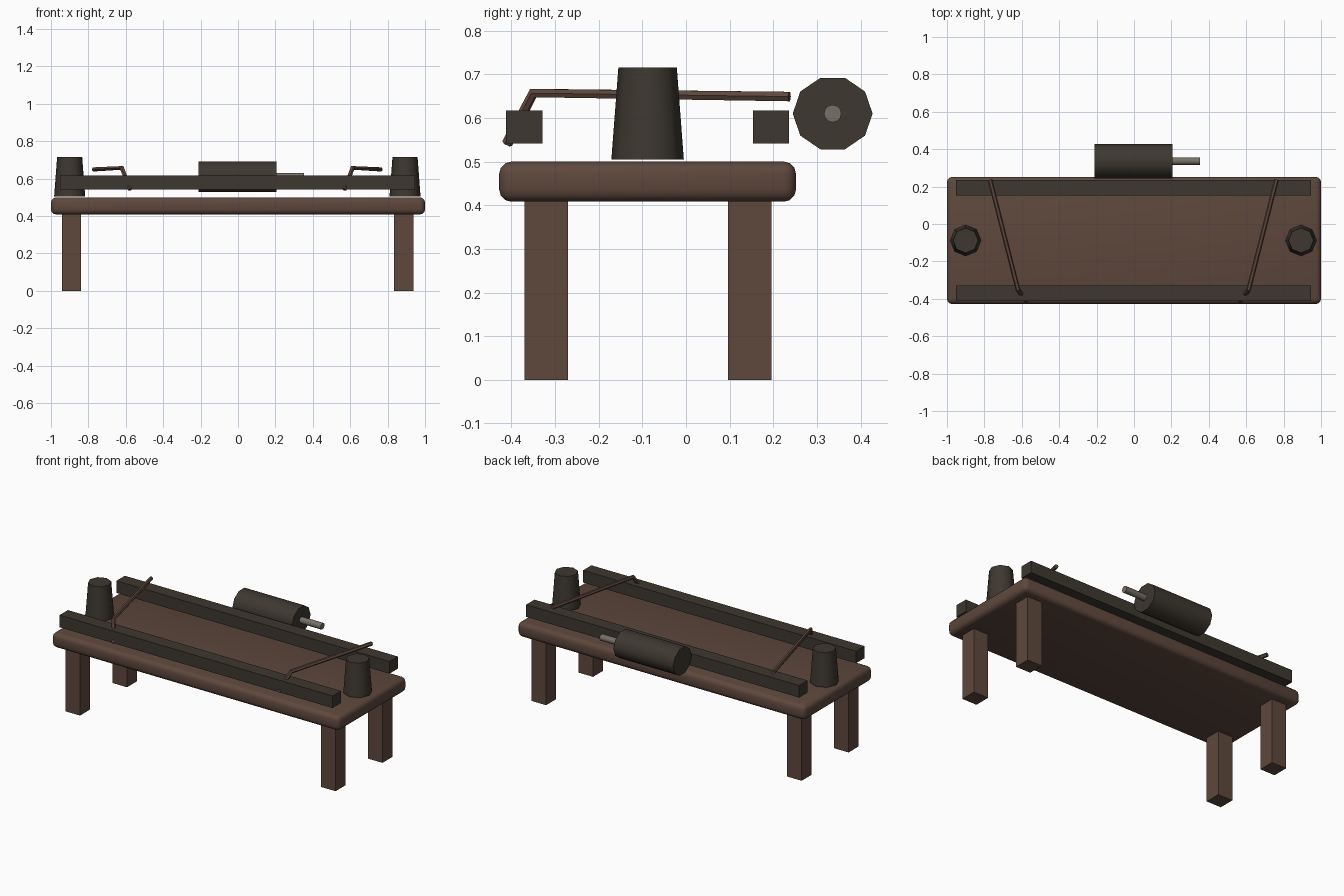
import bpy, math
from mathutils import Vector

if "Cube" in bpy.data.objects:
    bpy.data.objects.remove(bpy.data.objects["Cube"])


def material(name, rgb):
    m = bpy.data.materials.new(name)
    m.diffuse_color = (*rgb, 1)
    m.use_nodes = True
    m.node_tree.nodes["Principled BSDF"].inputs["Base Color"].default_value = m.diffuse_color
    return m


WOOD = material("brown wood", (0.112, 0.064, 0.046))
DARK = material("dark iron", (0.047, 0.039, 0.029))
GREY = material("grey metal", (0.18, 0.165, 0.135))


def finish(name, mat, smooth=None):
    o = bpy.context.object
    o.name = name
    o.data.materials.append(mat)
    if smooth:
        bpy.ops.object.shade_smooth_by_angle(angle=math.radians(smooth))
    return o


def box(name, mat, lo, hi, bevel=0):
    lo, hi = Vector(lo), Vector(hi)
    bpy.ops.mesh.primitive_cube_add(size=1, location=(lo + hi) / 2)
    o = bpy.context.object
    o.scale = hi - lo
    bpy.ops.object.transform_apply(location=False, rotation=False, scale=True)
    if bevel:
        b = o.modifiers.new("bevel", 'BEVEL')
        b.width, b.segments = bevel, 3
        bpy.ops.object.modifier_apply(modifier="bevel")
    return finish(name, mat, 40 if bevel else None)


def x_cylinder(name, mat, x0, x1, y, z, r, sides, squash=1):
    # local x becomes world -z, local y stays world y
    bpy.ops.mesh.primitive_cylinder_add(vertices=sides, radius=r, depth=x1 - x0)
    o = bpy.context.object
    o.scale.x = squash
    o.rotation_euler.y = math.pi / 2
    o.location = ((x0 + x1) / 2, y, z)
    bpy.ops.object.transform_apply(location=False, rotation=True, scale=True)
    return finish(name, mat, 40)


# Bench top with rounded edges
box("bench_top", WOOD, (-1, -0.428, 0.408), (1, 0.252, 0.5), 0.028)

# Legs
for side, x in (("left", -0.89), ("right", 0.886)):
    for end, y in (("front", -0.32), ("back", 0.146)):
        box(f"{end}_{side}_leg", WOOD,
            (x - 0.051, y - 0.05, 0), (x + 0.051, y + 0.05, 0.415))

# Long rails floating over the bench
for end, y0, y1 in (("front", -0.412, -0.329), ("back", 0.153, 0.236)):
    box(f"{end}_rail", DARK, (-0.952, y0, 0.541), (0.946, y1, 0.617))

# Tapered pots at both ends
for side, x in (("left", -0.9), ("right", 0.893)):
    bpy.ops.mesh.primitive_cone_add(vertices=8, radius1=0.083, radius2=0.067,
                                    depth=0.21, location=(x, -0.088, 0.61))
    finish(f"{side}_pot", DARK, 50)

# Roller with a thin shaft behind the bench
x_cylinder("roller", DARK, -0.21, 0.205, 0.336, 0.61, 0.0915, 10, 0.94)
x_cylinder("roller_shaft", GREY, 0.2, 0.352, 0.336, 0.61, 0.02, 12)

# Bent rods lying across the rails
for side, s in (("left", -1), ("right", 1)):
    c = bpy.data.curves.new(f"{side}_rod", 'CURVE')
    c.dimensions = '3D'
    c.bevel_depth = 0.0125
    c.bevel_resolution = 1
    c.use_fill_caps = True
    sp = c.splines.new('POLY')
    pts = [(0.766, 0.237, 0.649), (0.617, -0.35, 0.657), (0.573, -0.41, 0.541)]
    sp.points.add(len(pts) - 1)
    for p, (x, y, z) in zip(sp.points, pts):
        p.co = (s * x - 0.004, y, z, 1)
    o = bpy.data.objects.new(f"{side}_rod", c)
    bpy.context.collection.objects.link(o)
    bpy.ops.object.select_all(action='DESELECT')
    o.select_set(True)
    bpy.context.view_layer.objects.active = o
    bpy.ops.object.convert(target='MESH')
    finish(f"{side}_rod", WOOD, 50)
